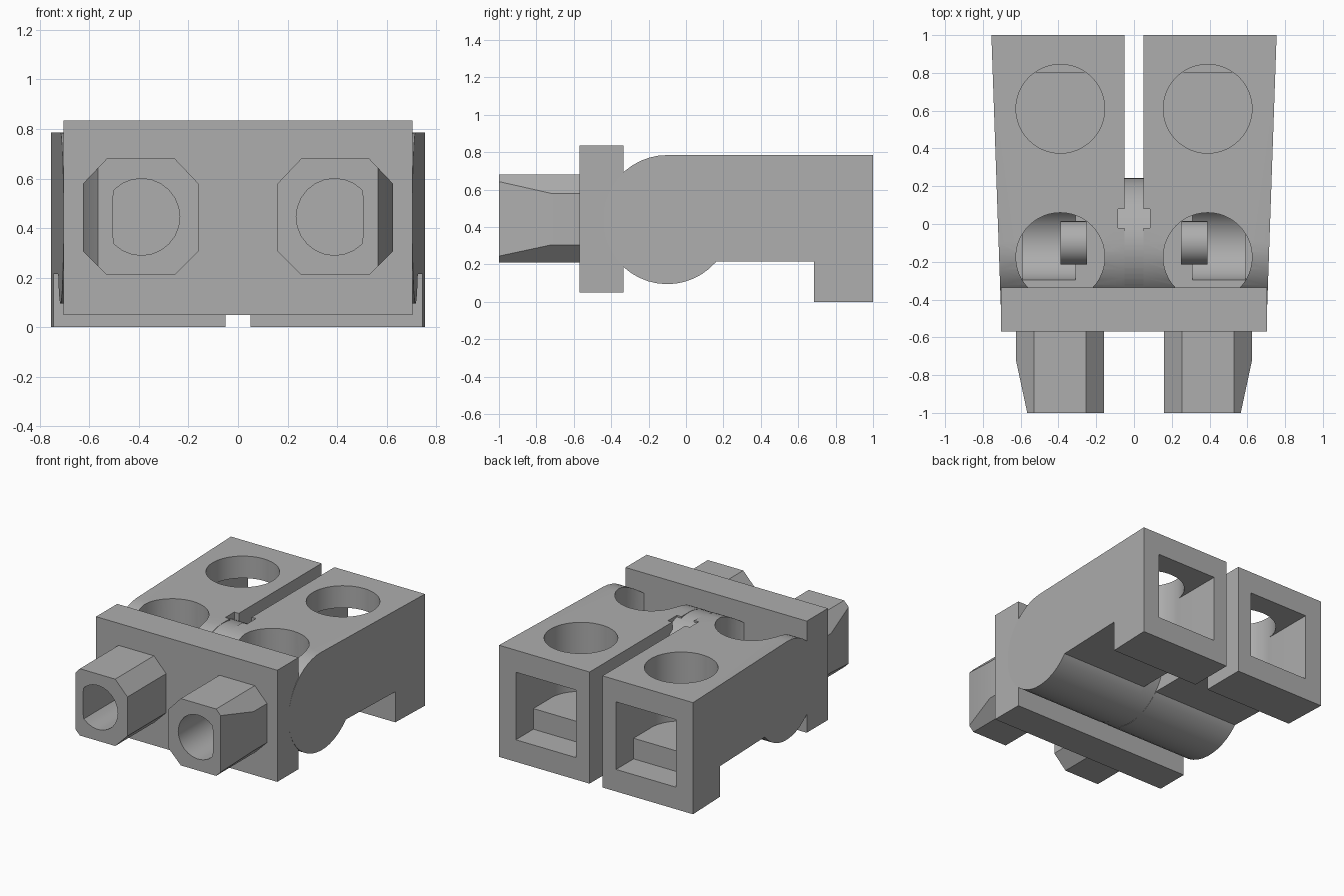
import bpy, bmesh, math
from mathutils import Vector, Matrix

cube = bpy.data.objects.get("Cube")
if cube:
    bpy.data.objects.remove(cube, do_unlink=True)

grey = bpy.data.materials.new("plain grey")
grey.use_nodes = True
grey.diffuse_color = (0.42, 0.42, 0.42, 1)
grey.node_tree.nodes["Principled BSDF"].inputs["Base Color"].default_value = grey.diffuse_color

HINGE_Y, HINGE_Z, HINGE_R = -0.10, 0.44, 0.345
SOCKET_X, SOCKET_R = 0.39, 0.235


def finish(bm, name):
    bmesh.ops.recalc_face_normals(bm, faces=bm.faces)
    mesh = bpy.data.meshes.new(name)
    bm.to_mesh(mesh)
    bm.free()
    mesh.materials.append(grey)
    obj = bpy.data.objects.new(name, mesh)
    bpy.context.collection.objects.link(obj)
    return obj


def prism(points, direction):
    """Extrude a closed outline of 3D points along a direction."""
    bm = bmesh.new()
    face = bm.faces.new([bm.verts.new(p) for p in points])
    grown = bmesh.ops.extrude_face_region(bm, geom=[face])["geom"]
    verts = [g for g in grown if isinstance(g, bmesh.types.BMVert)]
    bmesh.ops.translate(bm, verts=verts, vec=direction)
    return bm


def box(name, x0, x1, y0, y1, z0, z1):
    outline = [(x0, y0, z0), (x1, y0, z0), (x1, y1, z0), (x0, y1, z0)]
    return finish(prism(outline, (0, 0, z1 - z0)), name)


def rod(name, start, end, radius, sides=48):
    start, end = Vector(start), Vector(end)
    axis = end - start
    turn = axis.to_track_quat('Z', 'Y').to_matrix().to_4x4()
    bm = bmesh.new()
    bmesh.ops.create_cone(bm, cap_ends=True, segments=sides, radius1=radius, radius2=radius,
                          depth=axis.length, matrix=Matrix.Translation((start + end) / 2) @ turn)
    return finish(bm, name)


def activate(obj):
    bpy.ops.object.select_all(action='DESELECT')
    obj.select_set(True)
    bpy.context.view_layer.objects.active = obj


def carve(obj, *cutters):
    """Subtract each cutter, then discard it."""
    for cutter in cutters:
        cutter.hide_render = True
        mod = obj.modifiers.new("carve", 'BOOLEAN')
        mod.operation, mod.solver, mod.object = 'DIFFERENCE', 'EXACT', cutter
        activate(obj)
        bpy.ops.object.modifier_apply(modifier=mod.name)
        bpy.data.objects.remove(cutter, do_unlink=True)


def mirror(obj):
    mod = obj.modifiers.new("mirror", 'MIRROR')
    mod.use_mirror_merge = False


def front_socket(side):
    """Round top opening with a cylindrical chamber below it."""
    x = side * SOCKET_X
    return (rod("socket_cutter", (x, -0.175, 0.4), (x, -0.175, 1), SOCKET_R),
            rod("chamber_cutter", (side * 0.31, HINGE_Y, HINGE_Z),
                (side * 0.59, HINGE_Y, HINGE_Z), 0.2))


# Arm: side outline with a round hinge head and a square foot at the back
outline = [(1, 0.785), (1, 0), (0.685, 0), (0.685, 0.215), (0.16, 0.215)]
for i in range(29):
    a = math.radians(-42 - i * 228 / 28)
    outline.append((HINGE_Y + HINGE_R * math.cos(a), HINGE_Z + HINGE_R * math.sin(a)))
bm = prism([(0.05, y, z) for y, z in outline], (0.65, 0, 0))
for v in bm.verts:  # outer wall flares towards the back
    if v.co.x > 0.5:
        v.co.x = 0.755 - 0.05 * (1 - v.co.y) / 1.44
arm = finish(bm, "arm")
carve(arm,
      rod("rear_hole_cutter", (SOCKET_X, 0.61, 0.3), (SOCKET_X, 0.61, 1), SOCKET_R),
      box("channel_cutter", 0.156, 0.624, 0.61, 1.1, 0.3, 0.63),
      box("mouth_cutter", 0.156, 0.624, 0.805, 1.1, 0.155, 0.63),
      box("notch_cutter", 0, 0.085, -0.02, 0.08, 0.6, 1),
      *front_socket(1))
mirror(arm)

# Hinge barrel running across both arms
barrel = rod("hinge_barrel", (-0.695, HINGE_Y, HINGE_Z), (0.695, HINGE_Y, HINGE_Z), 0.343, 64)
carve(barrel, *front_socket(1), *front_socket(-1))

# Short pin showing inside each front socket
pin = rod("hinge_pin", (0.25, HINGE_Y, HINGE_Z), (0.39, HINGE_Y, HINGE_Z), 0.115, 32)
mirror(pin)

# Front plate
plate = box("front_plate", -0.705, 0.705, -0.57, -0.335, 0.05, 0.835)

# Nozzle: chamfered square tube with a slanted outer cheek
octagon = [(0.255, 0.68), (0.53, 0.68), (0.625, 0.58), (0.625, 0.305),
           (0.53, 0.21), (0.255, 0.21), (0.16, 0.305), (0.16, 0.58)]
bm = prism([(x, -1, z) for x, z in octagon], (0, 0.44, 0))
cut = bmesh.ops.bisect_plane(bm, geom=bm.verts[:] + bm.edges[:] + bm.faces[:],
                             plane_co=(0.565, -1, 0), plane_no=(0.28, -0.06, 0), clear_outer=True)
bmesh.ops.holes_fill(bm, edges=[e for e in bm.edges if e.is_boundary])
nozzle = finish(bm, "nozzle")
bore = rod("bore_cutter", (SOCKET_X, -1.1, 0.445), (SOCKET_X, -0.6, 0.445), 0.155, 24)
for v in bore.data.vertices:  # flat on the outer side of the bore
    v.co.x = min(v.co.x, 0.505)
carve(nozzle, bore)
mirror(nozzle)

for obj in (arm, barrel, pin, plate, nozzle):
    activate(obj)
    bpy.ops.object.shade_smooth_by_angle(angle=math.radians(25))
